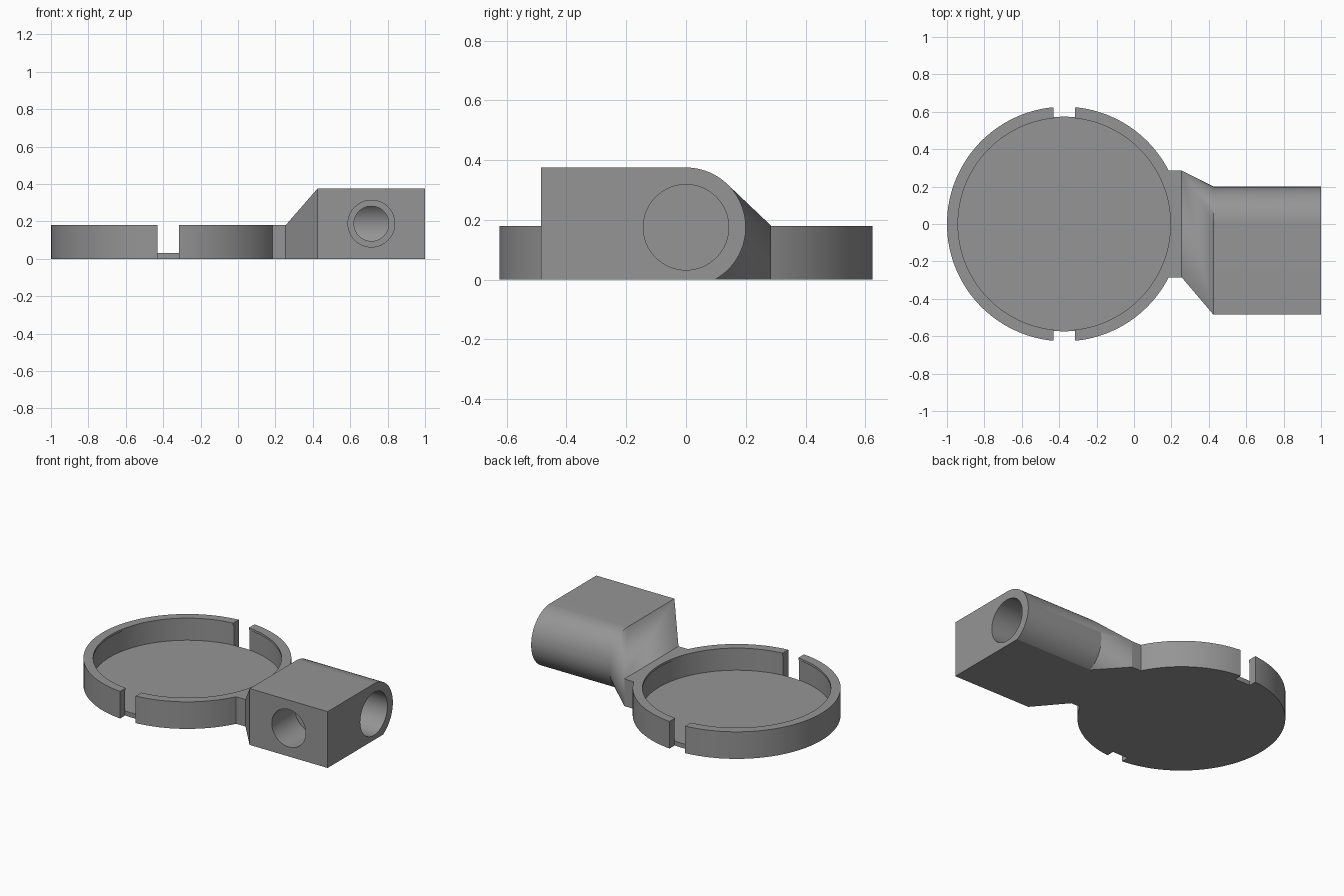
import bpy, bmesh, math
from mathutils import Matrix

if "Cube" in bpy.data.objects:
    bpy.data.objects.remove(bpy.data.objects["Cube"])

grey = bpy.data.materials.new("plain_grey")
grey.diffuse_color = (0.30, 0.30, 0.30, 1)
grey.use_nodes = True
grey.node_tree.nodes["Principled BSDF"].inputs["Base Color"].default_value = grey.diffuse_color

DISH_X = -0.373
BORE_Z = 0.175


def finish(bm, name):
    bmesh.ops.recalc_face_normals(bm, faces=bm.faces)
    me = bpy.data.meshes.new(name)
    bm.to_mesh(me)
    bm.free()
    me.materials.append(grey)
    ob = bpy.data.objects.new(name, me)
    bpy.context.collection.objects.link(ob)
    return ob


def box(name, x0, x1, y0, y1, z0, z1):
    bm = bmesh.new()
    bmesh.ops.create_cube(bm, size=1, matrix=Matrix.Translation(
        ((x0 + x1) / 2, (y0 + y1) / 2, (z0 + z1) / 2))
        @ Matrix.Diagonal((x1 - x0, y1 - y0, z1 - z0, 1)))
    return finish(bm, name)


def cylinder(name, r, start, length, axis="Z", seg=128):
    """Cylinder that begins at start and runs along the positive axis."""
    rot = {"Z": Matrix.Identity(4), "X": Matrix.Rotation(math.pi / 2, 4, "Y"),
           "Y": Matrix.Rotation(-math.pi / 2, 4, "X")}[axis]
    bm = bmesh.new()
    bmesh.ops.create_cone(bm, cap_ends=True, segments=seg, radius1=r, radius2=r,
                          depth=length, matrix=Matrix.Translation(start) @ rot
                          @ Matrix.Translation((0, 0, length / 2)))
    return finish(bm, name)


def hull(name, points):
    bm = bmesh.new()
    for p in points:
        bm.verts.new(p)
    res = bmesh.ops.convex_hull(bm, input=bm.verts)
    bmesh.ops.delete(bm, geom=[g for g in res["geom_interior"]
                               if isinstance(g, bmesh.types.BMVert)], context="VERTS")
    bmesh.ops.dissolve_limit(bm, angle_limit=0.001, verts=bm.verts, edges=bm.edges)
    return finish(bm, name)


def combine(target, other, op):
    mod = target.modifiers.new("cut", "BOOLEAN")
    mod.operation, mod.solver, mod.object = op, "EXACT", other
    bpy.context.view_layer.objects.active = target
    bpy.ops.object.modifier_apply(modifier=mod.name)
    bpy.data.objects.remove(other, do_unlink=True)


# Arm cross-section: flat block with one rounded side, clipped at the base
a0 = -math.asin(BORE_Z / 0.2)
arc = [a0 + (math.pi / 2 - a0) * i / 40 for i in range(41)]
section = [(-0.485, 0), (-0.485, 0.375)]
section += [(0.2 * math.cos(a), max(0, BORE_Z + 0.2 * math.sin(a))) for a in arc]


def at(x, pts):
    return [(x, y, z) for y, z in pts]


neck_end = [(-0.285, 0), (0.285, 0), (0.285, 0.18), (-0.285, 0.18)]

# Dish blank, neck, tapered transition and clamp block
body = cylinder("dish_with_clamp_arm", 0.627, (DISH_X, 0, 0), 0.18)
combine(body, box("neck", 0.0, 0.255, -0.285, 0.285, 0, 0.18), "UNION")
combine(body, hull("taper", at(0.255, neck_end) + at(0.425, section)), "UNION")
combine(body, hull("clamp_block", at(0.425, section) + at(1.0, section)), "UNION")

# Rim notches, leaving the thin floor disc
for s in (-1, 1):
    y0, y1 = sorted((s * 0.45, s * 0.7))
    combine(body, box("notch", -0.431, -0.316, y0, y1, -0.1, 0.3), "DIFFERENCE")
combine(body, cylinder("floor", 0.574, (DISH_X, 0, 0), 0.03), "UNION")

# Dish pocket with a slight retaining lip at the top
combine(body, cylinder("pocket", 0.574, (DISH_X, 0, 0.03), 0.135), "DIFFERENCE")
combine(body, cylinder("lip", 0.568, (DISH_X, 0, 0.1), 0.2), "DIFFERENCE")

# Rod bore, and the stepped screw hole that meets it
combine(body, cylinder("bore", 0.143, (0.425, 0, BORE_Z), 0.7, "X", 64), "DIFFERENCE")
combine(body, cylinder("screw_hole", 0.093, (0.713, -0.6, 0.188), 0.6, "Y", 64), "DIFFERENCE")
combine(body, cylinder("screw_head", 0.125, (0.713, -0.6, 0.188), 0.36, "Y", 64), "DIFFERENCE")

bpy.ops.object.select_all(action="DESELECT")
body.select_set(True)
bpy.context.view_layer.objects.active = body
bpy.ops.object.shade_smooth_by_angle(angle=math.radians(25))
